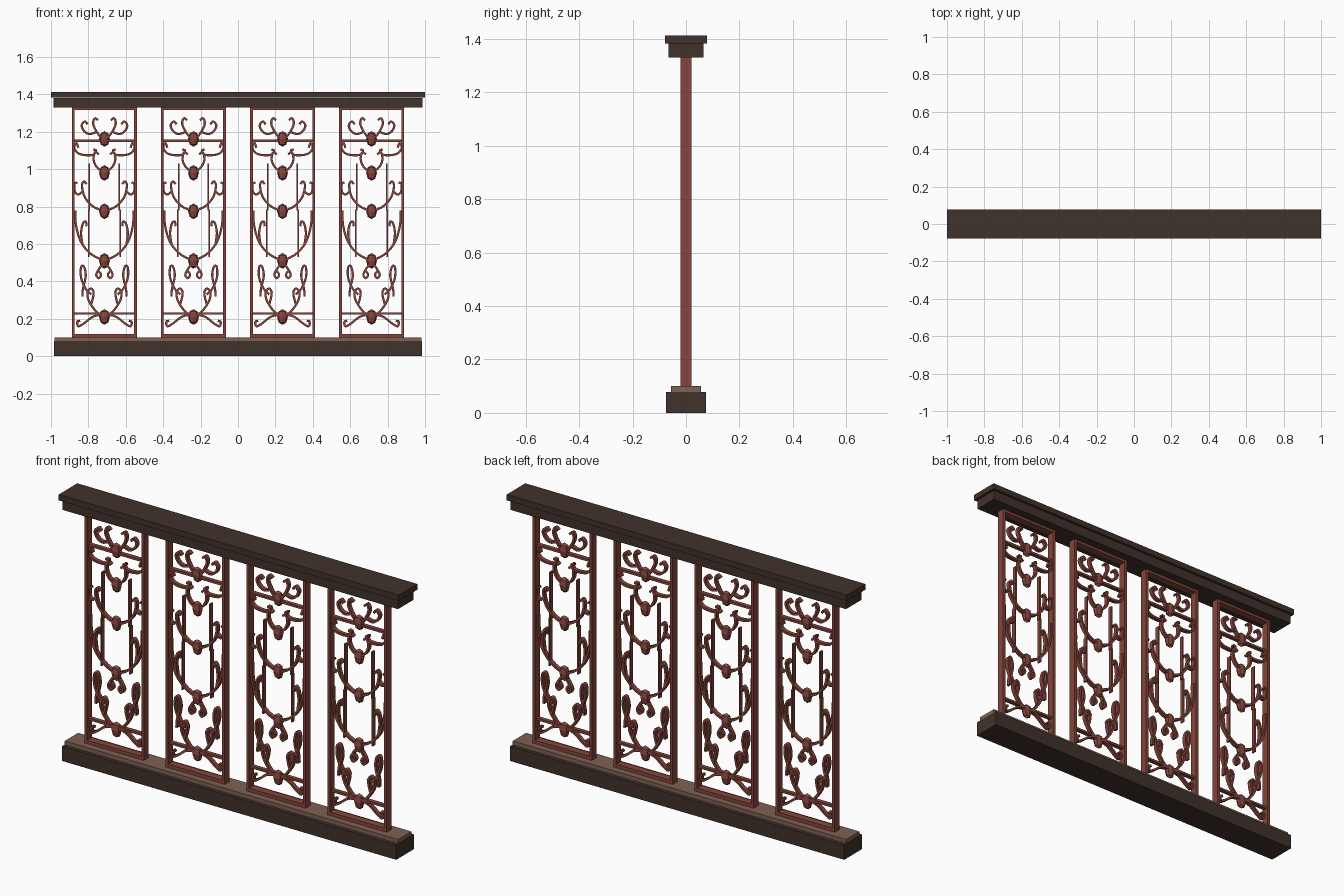
import bpy, bmesh
from mathutils import Vector, Matrix

cube = bpy.data.objects.get("Cube")
if cube:
    bpy.data.objects.remove(cube)


def material(name, rgb):
    m = bpy.data.materials.new(name)
    m.use_nodes = True
    m.diffuse_color = (*rgb, 1)
    m.node_tree.nodes["Principled BSDF"].inputs["Base Color"].default_value = (*rgb, 1)
    return m


dark_wood = material("dark wood", (0.052, 0.032, 0.024))
red_wood = material("red wood", (0.235, 0.06, 0.045))
pale_wood = material("pale wood", (0.21, 0.12, 0.09))


def add_box(bm, x0, x1, depth, z0, z1):
    size = Matrix.Diagonal((x1 - x0, depth, z1 - z0, 1))
    place = Matrix.Translation(((x0 + x1) / 2, 0, (z0 + z1) / 2))
    bmesh.ops.create_cube(bm, size=1, matrix=place @ size)


def add_bead(bm, z, w=0.029, h=0.042):
    # faceted spindle
    shape = Matrix.Translation((0, 0, z)) @ Matrix.Diagonal((w, 0.02, h, 1))
    bmesh.ops.create_uvsphere(bm, u_segments=8, v_segments=4, radius=1, matrix=shape)


def smooth_path(points, steps=5):
    pts = [Vector(p) for p in points]
    pts = [pts[0] * 2 - pts[1]] + pts + [pts[-1] * 2 - pts[-2]]
    out = []
    for a, b, c, d in zip(pts, pts[1:], pts[2:], pts[3:]):
        for i in range(steps):
            t = i / steps
            out.append(0.5 * (2 * b + (c - a) * t + (2 * a - 5 * b + 4 * c - d) * t * t
                              + (3 * b - a - 3 * c + d) * t ** 3))
    return out + [pts[-2]]


def add_scroll(bm, points, side, half=0.0058, depth=0.011):
    # flat bar swept along a curve in the panel plane
    path = [Vector((p.x * side, p.y)) for p in smooth_path(points)]
    rings = []
    for i, p in enumerate(path):
        t = (path[min(i + 1, len(path) - 1)] - path[max(i - 1, 0)]).normalized()
        n = Vector((-t.y, t.x)) * half
        rings.append([bm.verts.new((p.x + s * n.x, y, p.y + s * n.y))
                      for s, y in ((1, -depth), (1, depth), (-1, depth), (-1, -depth))])
    for r, q in zip(rings, rings[1:]):
        for k in range(4):
            bm.faces.new((r[k], r[k - 1], q[k - 1], q[k]))
    bm.faces.new(rings[0])
    bm.faces.new(rings[-1][::-1])


def finish(bm, name, mat):
    bmesh.ops.recalc_face_normals(bm, faces=bm.faces)
    me = bpy.data.meshes.new(name)
    bm.to_mesh(me)
    bm.free()
    me.materials.append(mat)
    return me


def place(name, me, x=0):
    ob = bpy.data.objects.new(name, me)
    ob.location.x = x
    bpy.context.collection.objects.link(ob)


# Horizontal rails
for name, half, depth, z0, z1, mat in (
        ("base_rail", 0.983, 0.15, 0, 0.078, dark_wood),
        ("base_sill", 0.98, 0.112, 0.078, 0.1, pale_wood),
        ("top_rail", 0.987, 0.13, 1.33, 1.382, dark_wood),
        ("top_cap", 1, 0.156, 1.382, 1.413, dark_wood)):
    bm = bmesh.new()
    add_box(bm, -half, half, depth, z0, z1)
    place(name, finish(bm, name, mat))

# Panel frame
bm = bmesh.new()
for s in (-1, 1):
    add_box(bm, s * 0.174, s * 0.159, 0.04, 0.1, 1.33)
add_box(bm, -0.16, 0.16, 0.04, 0.1, 0.118)
add_box(bm, -0.16, 0.16, 0.04, 1.316, 1.33)
frame = finish(bm, "panel_frame", red_wood)

# Scrollwork, right half of a panel as (x, z) paths
scrolls = [
    [(0, 1.15), (.035, 1.19), (.06, 1.24), (.052, 1.272), (.034, 1.262)],
    [(.04, 1.2), (.08, 1.188), (.11, 1.205), (.122, 1.235), (.105, 1.255), (.09, 1.24)],
    [(.14, 1.115), (.15, 1.14), (.162, 1.115), (.14, 1.085), (.1, 1.075), (.06, 1.078),
     (.045, 1.1), (.06, 1.105)],
    [(0, .98), (.04, 1.01), (.058, 1.05), (.05, 1.09), (.03, 1.08)],
    [(0, .775), (.06, .8), (.105, .85), (.12, .91), (.11, .935), (.095, .92)],
    [(.117, .88), (.14, .865), (.158, .88), (.16, .92), (.145, .93)],
    [(0, .51), (.07, .545), (.125, .61), (.152, .7), (.155, .78)],
    [(.118, .6), (.125, .66), (.115, .71), (.1, .72), (.095, .695)],
    [(.005, .5), (.03, .465), (.044, .435), (.03, .417), (.018, .435), (.03, .455)],
    [(.07, .33), (.1, .36), (.125, .42), (.125, .475), (.11, .48), (.1, .43), (.115, .36),
     (.118, .32)],
    [(0, .2), (.05, .245), (.085, .3), (.09, .345), (.07, .362), (.056, .34)],
    [(.07, .28), (.06, .32), (.058, .345)],
    [(0, .225), (.06, .212), (.11, .175), (.14, .16), (.145, .185), (.13, .19)],
]
bm = bmesh.new()
for s in (-1, 1):
    for path in scrolls:
        add_scroll(bm, path, s)
    add_box(bm, s * 0.076, s * 0.084, 0.022, 0.78, 1.03)
    add_box(bm, s * 0.08, s * 0.088, 0.022, 0.53, 0.785)
for z in (0.228, 1.152):
    add_box(bm, -0.16, 0.16, 0.022, z - 0.006, z + 0.006)
for z in (0.21, 0.51, 0.775, 0.98, 1.162):
    add_bead(bm, z)
scrollwork = finish(bm, "panel_scrollwork", red_wood)

for i in range(4):
    x = (i - 1.5) * 0.476
    place(f"panel_frame_{i + 1}", frame, x)
    place(f"panel_scrollwork_{i + 1}", scrollwork, x)
